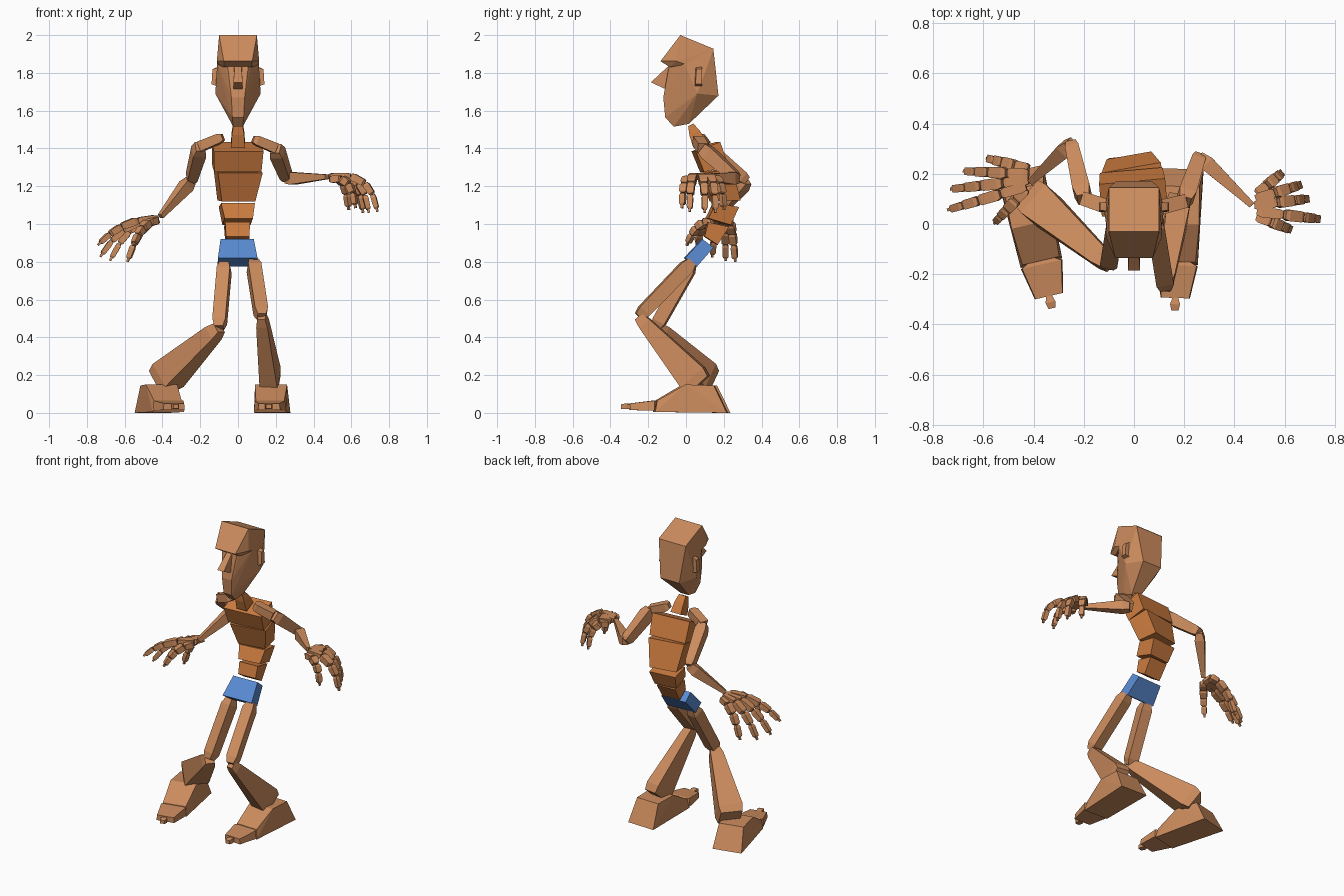
import bpy, bmesh, math
from mathutils import Vector, Matrix

def material(name, rgb):
    m = bpy.data.materials.new(name)
    m.diffuse_color = (*rgb, 1)
    return m

SKIN = material("skin", (0.60, 0.26, 0.11))
SHIRT = material("shirt", (0.60, 0.20, 0.05))
BLUE = material("blue", (0.10, 0.26, 0.65))

def hull(name, pts, mat=SKIN, matrix=None):
    bm = bmesh.new()
    for p in pts:
        bm.verts.new(p)
    res = bmesh.ops.convex_hull(bm, input=bm.verts[:])
    loose = [v for v in bm.verts if not v.link_faces]
    bmesh.ops.delete(bm, geom=loose, context='VERTS')
    bmesh.ops.dissolve_limit(bm, angle_limit=math.radians(2), verts=bm.verts[:], edges=bm.edges[:])
    bmesh.ops.recalc_face_normals(bm, faces=bm.faces[:])
    if matrix:
        bm.transform(matrix)
    me = bpy.data.meshes.new(name)
    bm.to_mesh(me)
    bm.free()
    me.materials.append(mat)
    ob = bpy.data.objects.new(name, me)
    bpy.context.collection.objects.link(ob)
    return ob

def mirrored(pts):
    return [(s * x, y, z) for x, y, z in pts for s in (1, -1)]

def bone(name, a, b, *rings, mat=SKIN):
    """Tapered box from a to b; rings are (t, width, height)."""
    a, b = Vector(a), Vector(b)
    d = b - a
    side = d.cross(Vector((0, 0, 1))).normalized()
    up = side.cross(d).normalized()
    pts = [a + d * t + side * w / 2 * i + up * h / 2 * j
           for t, w, h in rings for i in (1, -1) for j in (1, -1)]
    return hull(name, pts, mat)

# Head
hull("skull", mirrored([(.10, -.03, 1.99), (.10, .145, 1.925), (.07, .172, 1.68),
     (.12, .06, 1.69), (.03, .015, 1.53), (.025, -.065, 1.515), (.03, -.11, 1.565),
     (.035, -.12, 1.67), (.055, -.09, 1.84), (.11, -.01, 1.85), (.105, .08, 1.85)]))
hull("brow", mirrored([(.075, -.135, 1.862), (.112, -.05, 1.862), (.10, -.03, 2.0),
     (.075, -.085, 1.83), (.11, 0, 1.845), (.10, .145, 1.928)]))
hull("nose", mirrored([(.02, -.08, 1.84), (.018, -.10, 1.83), (.024, -.186, 1.75),
     (.024, -.11, 1.715)]))
for s, n in ((1, "right"), (-1, "left")):
    hull(n + "_ear", [(s * x, y, z) for x, y, z in
         [(.10, .05, 1.83), (.10, .085, 1.835), (.10, .045, 1.725), (.10, .085, 1.725),
          (.135, .055, 1.82), (.135, .085, 1.82), (.14, .05, 1.74), (.14, .085, 1.74)]])
bone("neck", (0, .075, 1.42), (0, .025, 1.525), (0, .075, .08), (.6, .065, .06), (1, .05, .03), mat=SHIRT)

# Torso: top half width, bottom half width, side profile (front top, back top, back bottom, front bottom)
torso = [
    ("chest", SHIRT, .132, .125, 5, [(.04, 1.385), (.17, 1.435), (.215, 1.305), (.085, 1.275)]),
    ("ribs", SHIRT, .12, .09, 10, [(.085, 1.27), (.225, 1.295), (.275, 1.125), (.14, 1.12)]),
    ("belly", SHIRT, .09, .075, 6, [(.15, 1.11), (.272, 1.09), (.23, .995), (.11, 1.03)]),
    ("waist", SHIRT, .066, .062, 3, [(.115, 1.01), (.225, .985), (.165, .89), (.095, .935)]),
    ("pelvis", BLUE, .088, .105, 2, [(.085, .92), (.143, .875), (.055, .775), (-.008, .82)]),
]
for name, mat, wt, wb, yaw, prof in torso:
    pts = mirrored([(wt if i < 2 else wb, y, z) for i, (y, z) in enumerate(prof)])
    c = Vector((0, sum(p[0] for p in prof) / 4, 0))
    m = (Matrix.Translation(c + Vector((-.004, 0, 0)))
         @ Matrix.Rotation(math.radians(yaw), 4, 'Z') @ Matrix.Translation(-c))
    hull(name, pts, mat, m)

# Arms: neck end, shoulder, elbow, wrist
arms = {
    "right": [(.08, .06, 1.45), (.20, .09, 1.40), (.26, .27, 1.24), (.47, .075, 1.25)],
    "left": [(-.08, .06, 1.46), (-.20, .10, 1.41), (-.25, .32, 1.23), (-.41, .17, 1.04)],
}
for n, (c, s, e, w) in arms.items():
    bone(n + "_collar", c, s, (0, .035, .035), (.15, .06, .05), (1, .055, .055))
    bone(n + "_upper_arm", s, e, (0, .05, .06), (.15, .07, .075), (.9, .055, .06), (1, .04, .045))
    bone(n + "_forearm", e, w, (0, .04, .05), (.15, .06, .065), (.9, .03, .03), (1, .025, .025))

# Hands: start and tip of each finger, bent along a quadratic curve
hands = {
    "right": (.85, .045, {
        "thumb": [(.49, .03, 1.235), (.62, -.02, 1.10)],
        "index_finger": [(.49, .05, 1.25), (.735, .02, 1.08)],
        "middle_finger": [(.48, .075, 1.25), (.69, .10, 1.075)],
        "ring_finger": [(.485, .10, 1.25), (.66, .155, 1.075)],
        "little_finger": [(.49, .12, 1.24), (.585, .20, 1.09)]}),
    "left": (.6, .0, {
        "thumb": [(-.43, .14, 1.02), (-.55, .01, .90)],
        "index_finger": [(-.43, .15, 1.03), (-.73, .06, .90)],
        "middle_finger": [(-.42, .175, 1.03), (-.72, .14, .84)],
        "ring_finger": [(-.42, .20, 1.03), (-.67, .21, .82)],
        "little_finger": [(-.42, .22, 1.02), (-.58, .26, .815)]}),
}
for n, (bend, lift, fingers) in hands.items():
    for f, (a, b) in fingers.items():
        a, b = Vector(a), Vector(b)
        c = a.lerp(b, bend)
        c.z = a.z + lift
        def curve(t):
            return a * (1 - t) ** 2 + c * 2 * t * (1 - t) + b * t * t
        ts = (0, .3, .58, .8, 1)
        for i in range(4):
            w = (.042, .046, .040, .032)[i]
            bone(f"{n}_{f}_{i + 1}", curve(ts[i]), curve(ts[i + 1]), (0, w * .7, w * .65),
                 (.2, w, w * .9), (.85, w * .95, w * .8), (.97, w * .6, w * .6))
        tip = (b - curve(.9)).normalized()
        bone(f"{n}_{f}_tip", b - tip * .005, b + tip * .016, (0, .012, .012), (1, .012, .012))

# Legs: hip, knee, ankle
legs = {
    "right": [(.08, .03, .80), (.125, -.25, .51), (.175, .07, .15), (.06, .07), (.095, .16)],
    "left": [(-.07, .03, .79), (-.10, -.16, .45), (-.40, .10, .17), (.08, .08), (.15, .15)],
}
for n, (h, k, a, r0, r1) in legs.items():
    bone(n + "_thigh", h, k, (0, .05, .05), (.1, .07, .075), (.9, .07, .07), (1, .045, .05))
    bone(n + "_shin", k, a, (0, r0[0] * .7, r0[1] * .7), (.1, *r0), (.9, *r1), (1, r1[0] * .9, r1[1] * .85))

# Feet: heel block, toe cap and small toe tip
for n, x, yaw in (("right", .175, -2), ("left", -.405, 13)):
    m = Matrix.Translation((x, 0, 0)) @ Matrix.Rotation(math.radians(yaw), 4, 'Z')
    hull(n + "_foot", mirrored([(.095, .22, 0), (.085, -.16, .005), (.08, .15, .145),
         (.085, .0, .15), (.075, -.15, .065)]), SKIN, m)
    hull(n + "_toe_cap", mirrored([(.085, -.165, .012), (.08, -.165, .065), (.055, -.15, .062),
         (.058, -.295, .015), (.055, -.295, .05)]), SKIN, m)
    hull(n + "_toe_tip", mirrored([(.012, -.295, .02), (.012, -.295, .045), (.02, -.32, .02),
         (.02, -.32, .05), (.014, -.345, .022), (.014, -.345, .045)]), SKIN, m)
